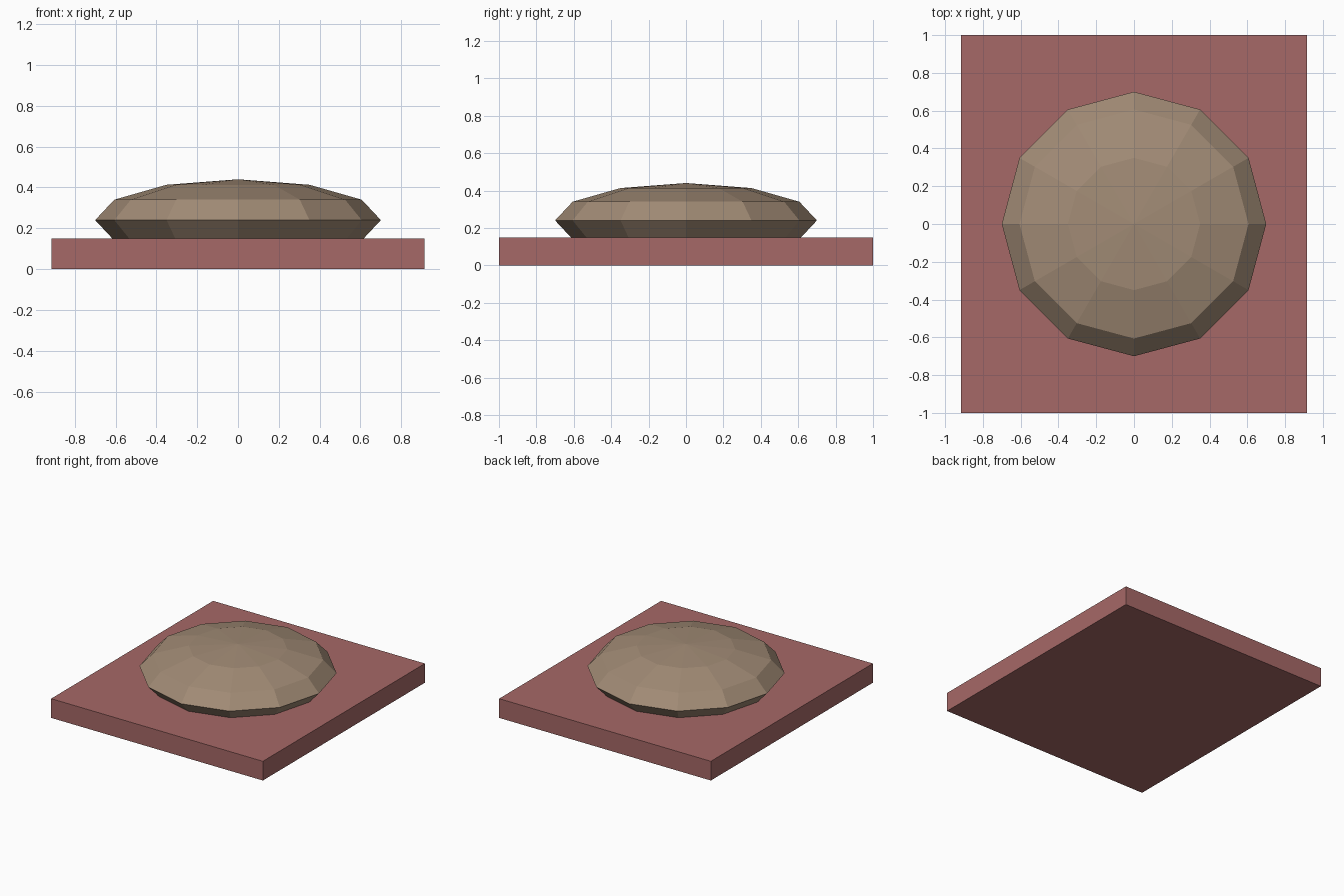
import bpy

if "Cube" in bpy.data.objects:
    bpy.data.objects.remove(bpy.data.objects["Cube"])


def paint(obj, name, color):
    mat = bpy.data.materials.new(name)
    mat.diffuse_color = (*color, 1)
    mat.use_nodes = True
    mat.node_tree.nodes["Principled BSDF"].inputs["Base Color"].default_value = mat.diffuse_color
    obj.data.materials.append(mat)


# Rectangular base slab
bpy.ops.mesh.primitive_cube_add(size=1, location=(0, 0, 0.075))
base = bpy.context.object
base.name = "base_slab"
base.scale = (1.83, 2.0, 0.15)
paint(base, "red_brown", (0.38, 0.14, 0.135))

# Flattened low-poly dome, partly sunk into the slab
bpy.ops.mesh.primitive_uv_sphere_add(segments=12, ring_count=6, radius=1, location=(0, 0, 0.24))
dome = bpy.context.object
dome.name = "dome"
dome.scale = (0.7, 0.7, 0.2)
paint(dome, "tan", (0.36, 0.26, 0.18))
